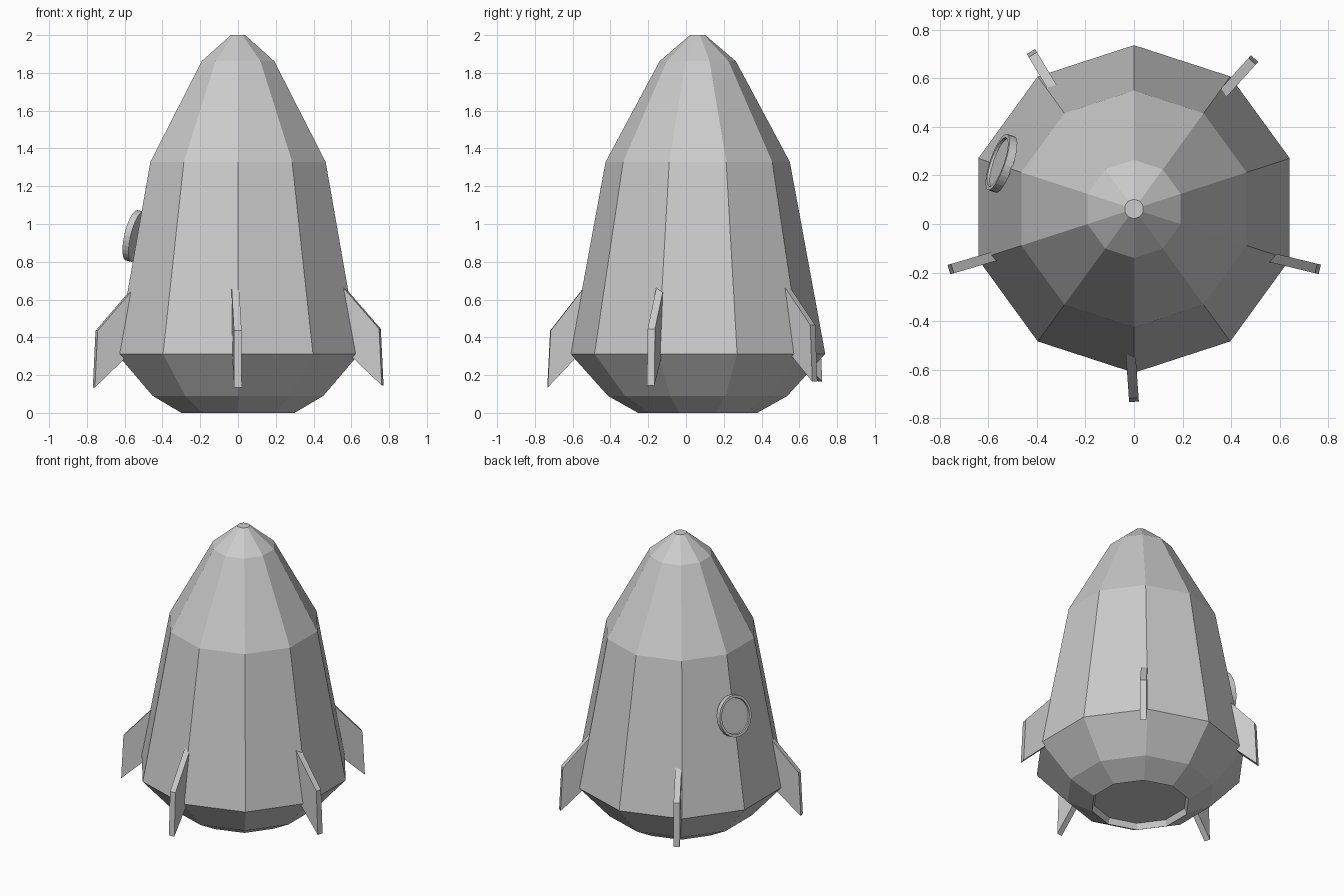
import bpy, bmesh
from math import sin, cos, pi, radians
from mathutils import Vector, Matrix

if "Cube" in bpy.data.objects:
    bpy.data.objects.remove(bpy.data.objects["Cube"])

AXIS = Vector((0, 0.062, 0))  # hull axis


def finish(name, bm):
    bmesh.ops.recalc_face_normals(bm, faces=bm.faces)
    mesh = bpy.data.meshes.new(name)
    bm.to_mesh(mesh)
    bm.free()
    ob = bpy.data.objects.new(name, mesh)
    bpy.context.collection.objects.link(ob)
    return ob


def lathe(name, profile, sides, start=0.0):
    """Spin (radius, z) points into a solid with capped ends."""
    bm = bmesh.new()
    rings = [[bm.verts.new((r * cos(start + 2 * pi * i / sides),
                            r * sin(start + 2 * pi * i / sides), z))
              for i in range(sides)] for r, z in profile]
    for a, b in zip(rings, rings[1:]):
        for i in range(sides):
            j = (i + 1) % sides
            bm.faces.new((a[i], a[j], b[j], b[i]))
    bm.faces.new(rings[0])
    bm.faces.new(rings[-1])
    return finish(name, bm)


def fin(name, inner, outer, dz):
    """Upright swept plate running from an inner to an outer plan point."""
    inner, outer = Vector((*inner, 0)), Vector((*outer, 0))
    along = (outer - inner).normalized()
    side = Vector((-along.y, along.x, 0)) * 0.02
    length = (outer - inner).length
    outline = [(0, 0.69), (length - 0.015, 0.435), (length, 0.135), (0, 0.36)]
    bm = bmesh.new()
    a, b = [[bm.verts.new(inner + along * u + side * s + Vector((0, 0, z + dz)))
             for u, z in outline] for s in (-1, 1)]
    bm.faces.new(a)
    bm.faces.new(b)
    for i in range(4):
        j = (i + 1) % 4
        bm.faces.new((a[i], a[j], b[j], b[i]))
    return finish(name, bm)


# Ten-sided hull with a shallow recess under the base
hull = lathe("hull", [(0.30, 0.04), (0.315, 0), (0.475, 0.09), (0.675, 0.313),
                      (0.488, 1.328), (0.202, 1.862), (0.04, 2.0)], 10, pi / 2)
hull.location = AXIS

# Five fins, each set slightly by hand
fin("front_fin", (-0.015, -0.52), (0, -0.733), 0)
fin("right_fin", (0.53, -0.13), (0.766, -0.187), 0.01)
fin("back_right_fin", (0.333, 0.50), (0.497, 0.682), 0.03)
fin("back_left_fin", (-0.299, 0.501), (-0.425, 0.711), 0.03)
fin("left_fin", (-0.53, -0.12), (-0.763, -0.188), 0)

# Oval window: rim with a recessed pane, leaning with the hull wall
window = lathe("window", [(1, -0.035), (1, 0), (0.87, 0), (0.85, -0.01)], 32)
az, lean = radians(161), radians(13)
spot = AXIS + Vector((0.595 * cos(az), 0.595 * sin(az), 0.94))
window.matrix_world = (Matrix.Translation(spot) @ Matrix.Rotation(az, 4, 'Z')
                       @ Matrix.Rotation(pi / 2 - lean, 4, 'Y')
                       @ Matrix.Diagonal((0.137, 0.122, 1, 1)))
